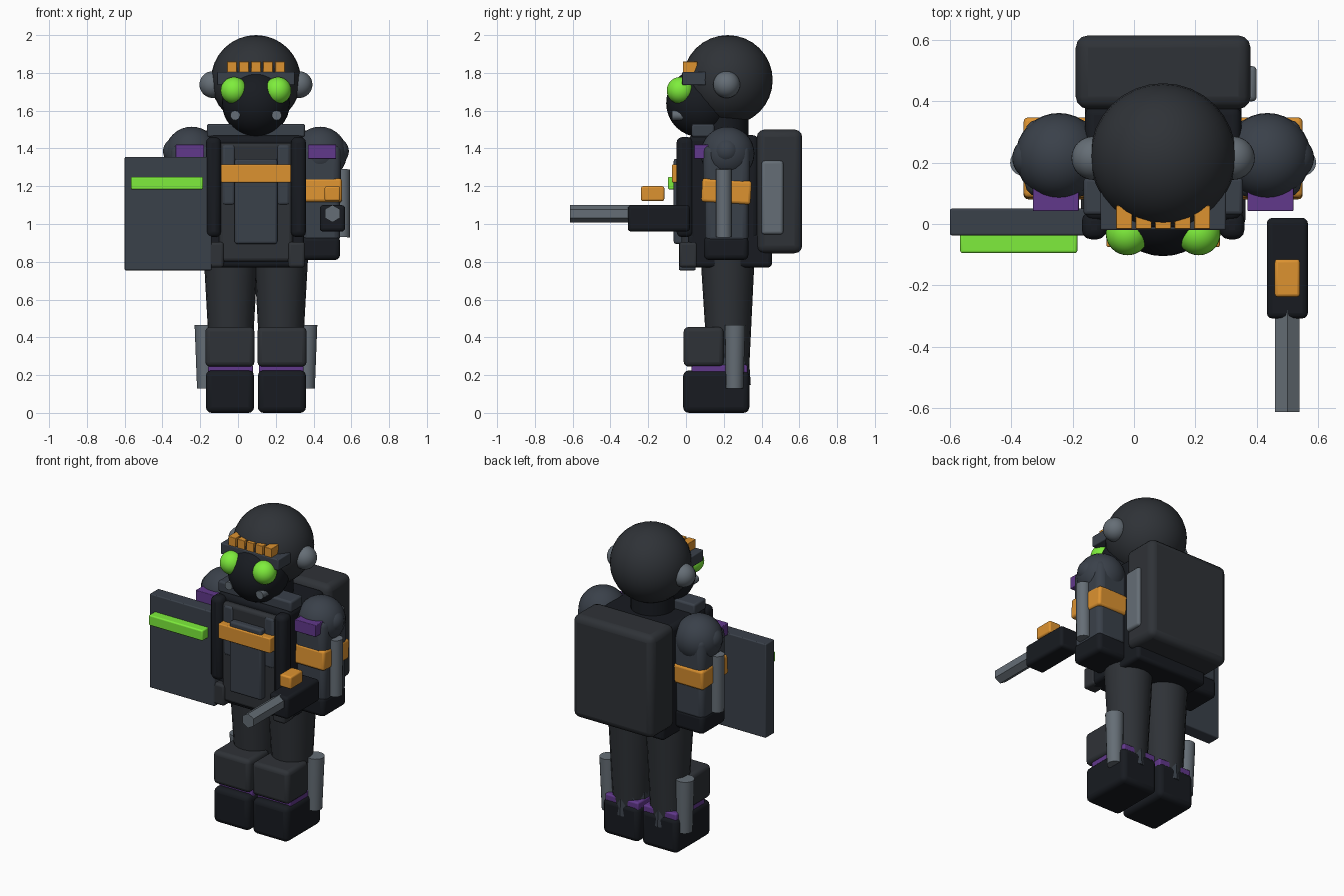
import bpy, math
from mathutils import Vector

if "Cube" in bpy.data.objects:
    bpy.data.objects.remove(bpy.data.objects["Cube"])

CX = 0.095  # centre line of the figure


def material(name, r, g, b):
    m = bpy.data.materials.new(name)
    m.diffuse_color = (r, g, b, 1)
    m.use_nodes = True
    m.node_tree.nodes["Principled BSDF"].inputs["Base Color"].default_value = m.diffuse_color
    return m


BLACK = material("black", 0.009, 0.011, 0.015)
DARK = material("charcoal", 0.028, 0.032, 0.038)
SLATE = material("slate", 0.042, 0.052, 0.068)
GREY = material("steel", 0.13, 0.155, 0.18)
ORANGE = material("orange", 0.72, 0.29, 0.03)
GREEN = material("green", 0.21, 0.85, 0.045)
PURPLE = material("purple", 0.12, 0.04, 0.26)


def finish(name, mat, smooth=True):
    o = bpy.context.object
    o.name = name
    o.data.materials.append(mat)
    if smooth:
        bpy.ops.object.shade_smooth_by_angle(angle=math.radians(35))
    return o


def box(name, mat, x, y, z, bevel=0.015, tilt=0.0):
    """Bevelled box from (min, max) ranges."""
    c = [(a + b) / 2 for a, b in (x, y, z)]
    bpy.ops.mesh.primitive_cube_add(size=1, location=c)
    o = bpy.context.object
    o.scale = [b - a for a, b in (x, y, z)]
    bpy.ops.object.transform_apply(location=False, rotation=False, scale=True)
    o.rotation_euler.x = tilt
    if bevel:
        m = o.modifiers.new("bevel", 'BEVEL')
        m.width = bevel
        m.segments = 3
    return finish(name, mat)


def ball(name, mat, c, r):
    bpy.ops.mesh.primitive_uv_sphere_add(segments=32, ring_count=16, radius=r, location=c)
    return finish(name, mat)


def rod(name, mat, p0, p1, r0, r1, sides=20):
    """Tapered rod from p0 to p1."""
    p0, p1 = Vector(p0), Vector(p1)
    d = p1 - p0
    bpy.ops.mesh.primitive_cone_add(vertices=sides, radius1=r0, radius2=r1, depth=d.length,
                                    location=(p0 + p1) / 2)
    bpy.context.object.rotation_euler = d.to_track_quat('Z', 'Y').to_euler()
    return finish(name, mat)


def span(s, a, b):
    """x range at offsets a..b from the centre line on side s."""
    return tuple(sorted((CX + s * a, CX + s * b)))


# Head, mask and brow
ball("helmet", DARK, (CX, 0.221, 1.762), 0.238)
ball("face_mask", BLACK, (CX, 0.075, 1.64), 0.18)
box("brow_plate", SLATE, (-0.11, 0.30), (-0.02, 0.105), (1.735, 1.805), 0.006)
for i in range(5):
    x = CX + (i - 2) * 0.0635
    box(f"brow_light_{i}", ORANGE, (x - 0.026, x + 0.026), (-0.016, 0.06), (1.80, 1.86), 0.003)
rod("neck", BLACK, (CX, 0.2, 1.4), (CX, 0.2, 1.6), 0.13, 0.13)

# Torso, hips and collar
box("torso", BLACK, (-0.16, 0.35), (0.01, 0.385), (0.84, 1.47), 0.03)
box("vest", DARK, (-0.1, 0.29), (-0.025, 0.1), (0.80, 1.43), 0.02)
box("hips", BLACK, (-0.16, 0.35), (0.01, 0.455), (0.77, 0.95), 0.02)
box("collar", SLATE, (-0.165, 0.355), (0.03, 0.15), (1.46, 1.53), 0.012)
box("chest_plate", SLATE, (-0.018, 0.208), (-0.065, 0.02), (0.895, 1.345), 0.012)
box("chest_band", ORANGE, (-0.09, 0.28), (-0.075, 0.0), (1.22, 1.315), 0.006)

# Backpack with side canister
box("backpack", DARK, (-0.19, 0.38), (0.375, 0.615), (0.845, 1.5), 0.04)
box("backpack_canister", GREY, (0.34, 0.4), (0.40, 0.515), (0.945, 1.335), 0.015)

for s, side in ((-1, "right"), (1, "left")):
    # Head details
    ball(f"ear_cup_{side}", GREY, (CX + s * 0.228, 0.215, 1.738), 0.071)
    ball(f"goggle_{side}", GREEN, (CX + s * 0.116, -0.031, 1.707), 0.071)
    rod(f"mask_filter_{side}", GREY, (CX + s * 0.11, -0.075, 1.575),
        (CX + s * 0.11, 0.02, 1.575), 0.026, 0.026, 12)

    # Straps, lapels and hip pouches
    box(f"strap_{side}", BLACK, span(s, 0.185, 0.265), (-0.05, 0.04), (0.93, 1.46), 0.03)
    box(f"lapel_{side}", SLATE, span(s, 0.11, 0.18), (-0.03, 0.05), (1.1, 1.42), 0.015)
    box(f"pouch_{side}", DARK, span(s, 0.17, 0.26), (-0.035, 0.06), (0.77, 0.905), 0.015)

    # Arm
    ax = CX + s * 0.34
    ball(f"shoulder_{side}", SLATE, (ax, 0.22, 1.373), 0.142)
    ball(f"shoulder_cap_{side}", SLATE, (ax + s * 0.08, 0.215, 1.385), 0.072)
    box(f"shoulder_patch_{side}", PURPLE, span(s, 0.275, 0.425), (0.042, 0.12), (1.345, 1.42), 0.004)
    box(f"upper_arm_{side}", SLATE, span(s, 0.23, 0.45), (0.09, 0.34), (1.13, 1.42), 0.04)
    box(f"forearm_{side}", SLATE, span(s, 0.24, 0.445), (0.1, 0.33), (0.9, 1.2), 0.03)
    box(f"arm_band_{side}", ORANGE, span(s, 0.225, 0.455), (0.083, 0.345), (1.11, 1.235), 0.015, -0.06)
    box(f"glove_{side}", BLACK, span(s, 0.235, 0.445), (0.095, 0.33), (0.81, 0.935), 0.025)
    rod(f"arm_tube_{side}", GREY, (CX + s * 0.455, 0.2, 0.93),
        (CX + s * 0.457, 0.2, 1.29), 0.042, 0.042)

    # Leg
    lx = CX + s * 0.133
    rod(f"thigh_{side}", DARK, (lx, 0.225, 0.2), (lx, 0.22, 0.86), 0.108, 0.145)
    rod(f"shin_{side}", SLATE, (lx, 0.215, 0.15), (lx, 0.22, 0.42), 0.128, 0.105, 10)
    box(f"knee_pad_{side}", DARK, span(s, 0.008, 0.268), (-0.012, 0.2), (0.245, 0.455), 0.025)
    box(f"boot_cuff_{side}", PURPLE, span(s, 0.016, 0.253), (0.03, 0.325), (0.2, 0.255), 0.01)
    box(f"boot_{side}", BLACK, span(s, 0.01, 0.265), (-0.015, 0.335), (0.0, 0.225), 0.03)
    rod(f"calf_tube_{side}", GREY, (CX + s * 0.266, 0.257, 0.13),
        (CX + s * 0.271, 0.26, 0.465), 0.046, 0.054)

# Shield with glowing stripe
box("shield", SLATE, (-0.6, -0.14), (-0.037, 0.05), (0.755, 1.355), 0.006)
box("shield_stripe", GREEN, (-0.567, -0.185), (-0.095, -0.03), (1.183, 1.25), 0.008)

# Blaster
box("blaster_body", BLACK, (0.433, 0.567), (-0.308, 0.02), (0.96, 1.1), 0.018)
barrel = rod("blaster_barrel", GREY, (0.5, -0.28, 1.055), (0.5, -0.613, 1.055), 0.046, 0.046, 6)
box("blaster_sight", ORANGE, (0.459, 0.541), (-0.238, -0.115), (1.122, 1.2), 0.01)
